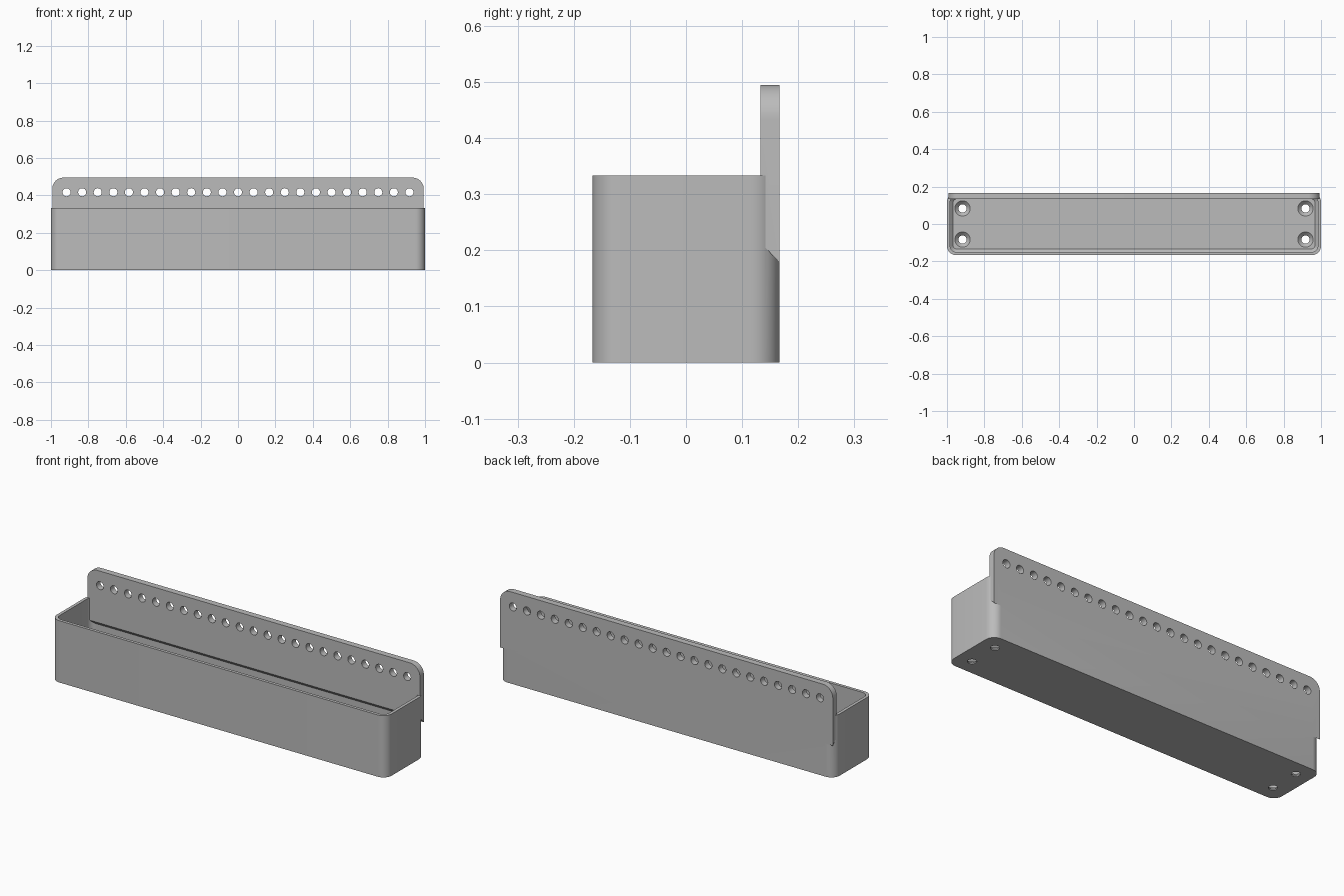
import bpy, bmesh, math

cube = bpy.data.objects.get("Cube")
if cube:
    bpy.data.objects.remove(cube, do_unlink=True)

grey = bpy.data.materials.new("plain grey")
grey.use_nodes = True
grey.diffuse_color = (0.5, 0.5, 0.5, 1)
grey.node_tree.nodes["Principled BSDF"].inputs["Base Color"].default_value = (0.5, 0.5, 0.5, 1)

PITCH = 1 / 12          # spacing of the hole grid
HX, HY, H = 1.0, 2 * PITCH, 4 * PITCH
WALL, RADIUS, FLOOR = 0.0167, 0.05, 0.025


def rounded_rect(hx, hy, r, steps=10):
    """Outline of a rounded rectangle, counter-clockwise."""
    pts = []
    for i, (sx, sy) in enumerate(((1, 1), (-1, 1), (-1, -1), (1, -1))):
        for k in range(steps + 1):
            a = math.pi / 2 * (i + k / steps)
            pts.append((sx * (hx - r) + r * math.cos(a), sy * (hy - r) + r * math.sin(a)))
    return pts


def loft(name, rings):
    """Closed solid through rings of matching 3D points."""
    bm = bmesh.new()
    loops = [[bm.verts.new(p) for p in ring] for ring in rings]
    n = len(loops[0])
    for a, b in zip(loops, loops[1:]):
        for i in range(n):
            j = (i + 1) % n
            bm.faces.new((a[i], a[j], b[j], b[i]))
    bm.faces.new(loops[0][::-1])
    bm.faces.new(loops[-1])
    bmesh.ops.recalc_face_normals(bm, faces=bm.faces)
    mesh = bpy.data.meshes.new(name)
    bm.to_mesh(mesh)
    bm.free()
    mesh.materials.append(grey)
    obj = bpy.data.objects.new(name, mesh)
    bpy.context.collection.objects.link(obj)
    return obj


def tray_ring(inset, z):
    return [(x, y, z) for x, y in rounded_rect(HX - inset, HY - inset, RADIUS - inset)]


def circle(r, n=32):
    return [(r * math.cos(math.tau * i / n), r * math.sin(math.tau * i / n)) for i in range(n)]


def combine(target, tool, operation):
    """Apply a boolean and remove the tool."""
    mod = target.modifiers.new("boolean", "BOOLEAN")
    mod.object, mod.operation, mod.solver = tool, operation, "EXACT"
    bpy.context.view_layer.objects.active = target
    bpy.ops.object.modifier_apply(modifier=mod.name)
    bpy.data.objects.remove(tool, do_unlink=True)


# Tray with a hollow that is chamfered along the floor
tray = loft("wall_mounted_tray", [tray_ring(0, 0), tray_ring(0, H)])
hollow = loft("hollow", [tray_ring(2 * WALL, FLOOR), tray_ring(WALL, FLOOR + WALL),
                         tray_ring(WALL, H + 0.1)])
combine(tray, hollow, "DIFFERENCE")

# Back plate: rounded top corners, underside sloping up towards the front
PX, TOP, CORNER, FRONT = 0.993, 0.495, 0.06, HY - 0.0335
arc = [(PX - CORNER + CORNER * math.cos(a), TOP - CORNER + CORNER * math.sin(a))
       for a in (math.pi / 2 * k / 12 for k in range(13))]


def plate_ring(y, bottom):
    outline = [(PX, bottom)] + arc
    outline += [(-x, z) for x, z in reversed(outline)]
    return [(x, y, z) for x, z in outline]


plate = loft("back_plate", [plate_ring(HY, 0.178), plate_ring(FRONT, 0.214)])
combine(tray, plate, "UNION")

# Row of mounting holes through the plate
for i in range(-11, 12):
    hole = loft("mounting_hole", [[(i * PITCH + u, y, 5 * PITCH + v) for u, v in circle(0.0215)]
                                  for y in (0.1, 0.2)])
    combine(tray, hole, "DIFFERENCE")

# Countersunk screw holes in the floor
for cx in (-11 * PITCH, 11 * PITCH):
    for cy in (-PITCH, PITCH):
        levels = ((0.022, -0.05), (0.022, 0.006), (0.041, FLOOR), (0.041, FLOOR + 0.01))
        screw = loft("screw_hole", [[(cx + u, cy + v, z) for u, v in circle(r)]
                                    for r, z in levels])
        combine(tray, screw, "DIFFERENCE")

# Smooth rounded surfaces, keep the edges sharp
bpy.ops.object.select_all(action="DESELECT")
tray.select_set(True)
bpy.context.view_layer.objects.active = tray
bpy.ops.object.shade_smooth_by_angle(angle=math.radians(30))
